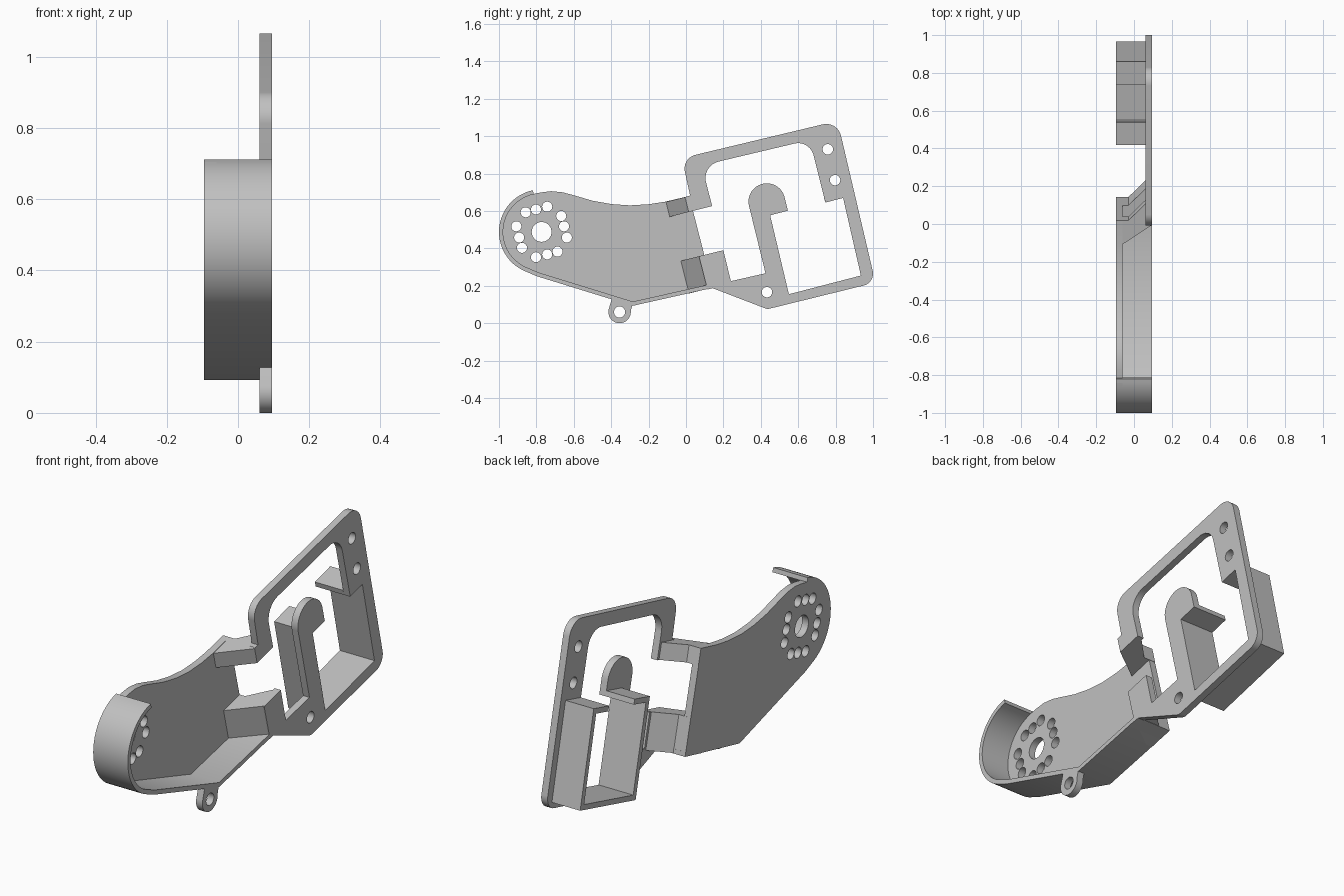
import bpy, bmesh
from math import sin, cos, radians, pi
from mathutils import Vector

cube = bpy.data.objects.get("Cube")
if cube:
    bpy.data.objects.remove(cube, do_unlink=True)

grey = bpy.data.materials.new("plain grey")
grey.use_nodes = True
GREY = (0.53, 0.53, 0.53, 1)
grey.diffuse_color = GREY
grey.node_tree.nodes["Principled BSDF"].inputs["Base Color"].default_value = GREY

BACK, FLOOR, PLATE, FACE = -0.095, -0.06, 0.06, 0.095   # depth levels along x
TILT = radians(14.2)
HUB = Vector((-0.772, 0.488))


def arc(center, r, a0, a1, n=24):
    return [Vector(center) + r * Vector((cos(a), sin(a)))
            for a in (radians(a0 + (a1 - a0) * i / n) for i in range(n + 1))]


def circle(center, r, n=32):
    return arc(center, r, 0, 360, n)[:-1]


def fillet(points, n=8):
    """Round each (a, b, radius) corner of a closed outline."""
    out = []
    for i, (a, b, r) in enumerate(points):
        p = Vector((a, b))
        if not r:
            out.append(p)
            continue
        d0 = (Vector(points[i - 1][:2]) - p).normalized()
        d1 = (Vector(points[(i + 1) % len(points)][:2]) - p).normalized()
        half = d0.angle(d1) / 2
        mid = p + (d0 + d1).normalized() * r / sin(half)
        t = r * cos(half) / sin(half)
        v0, v1 = p + d0 * t - mid, p + d1 * t - mid
        for k in range(n + 1):
            f = k / n
            out.append(mid + v0.lerp(v1, f).normalized() * r)
    return out


def strip(path, width):
    """Closed band beside an open path; positive width lies to the left."""
    path = [Vector(p) for p in path]
    side = []
    for i, p in enumerate(path):
        dirs = []
        if i:
            dirs.append((p - path[i - 1]).normalized())
        if i < len(path) - 1:
            dirs.append((path[i + 1] - p).normalized())
        normals = [Vector((-d.y, d.x)) for d in dirs]
        m = sum(normals, Vector((0, 0))).normalized()
        side.append(p + m * width / m.dot(normals[0]))
    return path + side[::-1]


def across(a, b, c):
    return Vector((c, a, b))


def tilted(s, x, t):
    return Vector((x, s * cos(TILT) - t * sin(TILT), s * sin(TILT) + t * cos(TILT)))


def prism(name, loops, low, high, place=across):
    """Extrude an outline (first loop) with holes (other loops)."""
    curve = bpy.data.curves.new(name, "CURVE")
    curve.dimensions = "2D"
    curve.fill_mode = "BOTH"
    curve.extrude = (high - low) / 2
    for loop in loops:
        sp = curve.splines.new("POLY")
        sp.points.add(len(loop) - 1)
        for pt, p in zip(sp.points, loop):
            pt.co = (p[0], p[1], 0, 1)
        sp.use_cyclic_u = True
    temp = bpy.data.objects.new("temp", curve)
    bpy.context.collection.objects.link(temp)
    deps = bpy.context.evaluated_depsgraph_get()
    mesh = bpy.data.meshes.new_from_object(temp.evaluated_get(deps))
    bpy.data.objects.remove(temp, do_unlink=True)
    bpy.data.curves.remove(curve)
    bm = bmesh.new()
    bm.from_mesh(mesh)
    for v in bm.verts:
        v.co = place(v.co.x, v.co.y, v.co.z + (low + high) / 2)
    bmesh.ops.remove_doubles(bm, verts=bm.verts, dist=1e-5)
    bmesh.ops.recalc_face_normals(bm, faces=bm.faces)
    bm.to_mesh(mesh)
    bm.free()
    mesh.name = name
    mesh.materials.clear()
    mesh.materials.append(grey)
    obj = bpy.data.objects.new(name, mesh)
    bpy.context.collection.objects.link(obj)
    bpy.ops.object.select_all(action="DESELECT")
    obj.select_set(True)
    bpy.context.view_layer.objects.active = obj
    bpy.ops.object.shade_smooth_by_angle(angle=radians(30))
    return obj


# Arm floor with its ring of holes
keel = [(-0.797, 0.251), (-0.285, 0.093), (0.143, 0.189)]
top_edge = [(0.017, 0.68), (-0.11, 0.65), (-0.2, 0.636), (-0.3, 0.63), (-0.4, 0.637),
            (-0.5, 0.655), (-0.6, 0.684), (-0.66, 0.7), (-0.72, 0.706), (-0.77, 0.7), (-0.82, 0.69)]
rim_arc = arc(HUB, 0.228, 102, 245)
holes = [circle(HUB, 0.053)]
for quarter in range(4):
    a = quarter * pi / 2
    for p, q in ((0.135, -0.03), (0.12, 0.03), (0.105, 0.085)):
        offset = Vector((p * cos(a) - q * sin(a), p * sin(a) + q * cos(a)))
        holes.append(circle(HUB + offset, 0.027, 20))
prism("arm_floor", [top_edge + rim_arc[1:] + keel] + holes, BACK, FLOOR)

# Rim wall round the hub and along the underside
prism("arm_rim", [strip(rim_arc + keel, 0.022)], BACK, FACE)

# Small lug under the arm
lug = (-0.355, 0.06)
prism("lug", [arc(lug, 0.06, 165, 365) + [(-0.285, 0.105), (-0.395, 0.137)],
              circle(lug, 0.03)], PLATE, FACE)

# Sloping bridges from the arm floor up to the frame
bridge = [(0.055, BACK), (0.185, BACK), (0.185, -0.03), (0.275, PLATE),
          (0.275, FACE), (0.16, FACE), (0.055, FLOOR)]
prism("upper_bridge", [bridge], 0.573, 0.655, tilted)
prism("lower_bridge", [bridge], 0.15, 0.33, tilted)

# Open frame plate with the hooked post
pocket = [(0.545, 0.602), (0.45, 0.577), (0.55, 0.155), (0.935, 0.255), (0.84, 0.67), (0.745, 0.645)]
outer = fillet([(0.0, 0.677, 0), (0.022, 0.682, 0), (-0.022, 0.883, 0.075), (0.81, 1.082, 0.08),
                (1.013, 0.217, 0.065), (0.435, 0.075, 0.04), (0.143, 0.187, 0), (0.115, 0.18, 0),
                (0.07, 0.355, 0), (0.2, 0.39, 0), (0.24, 0.225, 0), (0.425, 0.267, 0)])
post_head = arc((0.432, 0.65), 0.098, 192, 10)
inner = fillet([pocket[-1] + (0,), (0.662, 0.98, 0.085), (0.084, 0.843, 0.09),
                (0.14, 0.626, 0), (0.015, 0.595, 0)])
frame_holes = [circle(c, 0.028, 24) for c in ((0.758, 0.93), (0.797, 0.765), (0.433, 0.166))]
prism("frame", [outer + post_head + pocket[:-1] + inner] + frame_holes, PLATE, FACE)

# Pocket walls with short lips behind the frame
prism("pocket_walls", [strip(pocket, -0.026)], BACK, PLATE)
